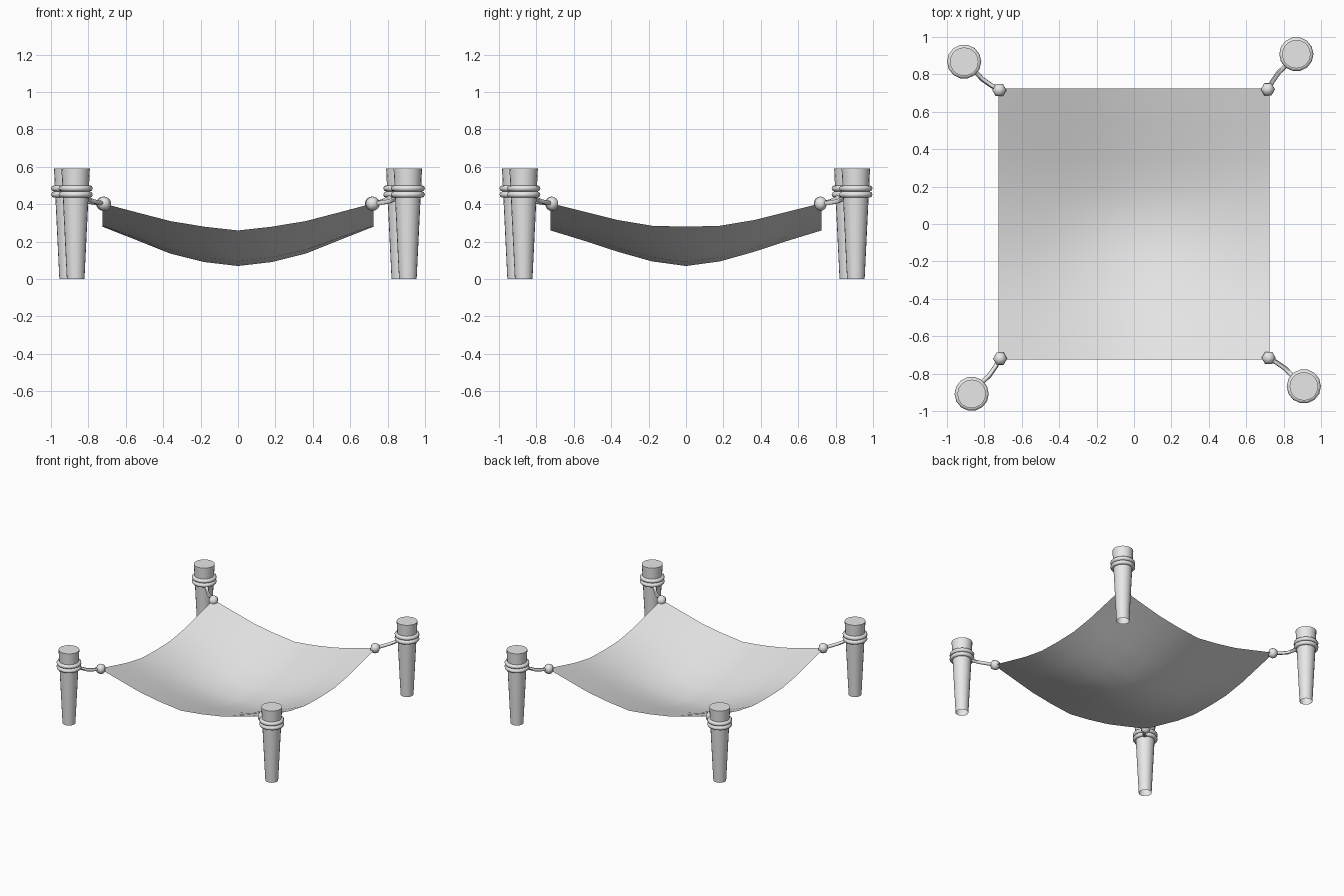
import bpy, bmesh, math
from mathutils import Matrix, Vector

if "Cube" in bpy.data.objects:
    bpy.data.objects.remove(bpy.data.objects["Cube"])

grey = bpy.data.materials.new("light grey")
grey.use_nodes = True
COLOUR = (0.8, 0.8, 0.8, 1.0)
grey.diffuse_color = COLOUR
grey.node_tree.nodes["Principled BSDF"].inputs["Base Color"].default_value = COLOUR


def finish(obj, name, angle=40):
    """Name, colour and smooth a part."""
    obj.name = name
    obj.data.materials.clear()
    obj.data.materials.append(grey)
    bpy.ops.object.select_all(action='DESELECT')
    obj.select_set(True)
    bpy.context.view_layer.objects.active = obj
    bpy.ops.object.shade_smooth_by_angle(angle=math.radians(angle))
    return obj


def mesh_object(bm, name, angle=40):
    mesh = bpy.data.meshes.new(name)
    bm.to_mesh(mesh)
    bm.free()
    obj = bpy.data.objects.new(name, mesh)
    bpy.context.collection.objects.link(obj)
    return finish(obj, name, angle)


# Sagging cloth: edge dips along x and y, plus an extra dip in the middle
HALF = 0.724
EDGE_X = [-0.145, -0.125, -0.095, -0.048, 0]
EDGE_Y = [-0.125, -0.12, -0.09, -0.045, 0]
BELLY_X = [1.0, 0.98, 0.75, 0.36, 0]
BELLY_Y = [1.0, 0.70, 0.38, 0.16, 0]
bm = bmesh.new()
bmesh.ops.create_grid(bm, x_segments=8, y_segments=8, size=HALF)
for v in bm.verts:
    i = round(abs(v.co.x) / HALF * 4)
    j = round(abs(v.co.y) / HALF * 4)
    v.co.z = 0.405 + EDGE_X[i] + EDGE_Y[j] - 0.065 * BELLY_X[i] * BELLY_Y[j]
mesh_object(bm, "cloth", 60)

# Four corners, each turned a quarter from the last
POST = Vector((0.868, 0.908, 0))
for k, corner in enumerate(["back_left", "back_right", "front_right", "front_left"]):
    turn = Matrix.Rotation(k * math.pi / 2, 4, 'Z')
    at = turn @ POST

    # Tapered post, open underneath
    bm = bmesh.new()
    bmesh.ops.create_cone(bm, cap_ends=True, segments=20, radius1=0.047,
                          radius2=0.076, depth=0.59)
    bm.faces.ensure_lookup_table()
    bottom = [f for f in bm.faces if f.normal.z < -0.9]
    bmesh.ops.delete(bm, geom=bottom, context='FACES_ONLY')
    bmesh.ops.translate(bm, verts=bm.verts, vec=at + Vector((0, 0, 0.295)))
    mesh_object(bm, corner + "_post")

    # Two rope wraps round the post
    for n, z in enumerate((0.452, 0.485)):
        bpy.ops.mesh.primitive_torus_add(location=(at.x, at.y, z), major_radius=0.075,
                                         minor_radius=0.0165, major_segments=14,
                                         minor_segments=8)
        finish(bpy.context.object, f"{corner}_rope_wrap_{n + 1}", 60)

    # Knot at the cloth corner
    bm = bmesh.new()
    bmesh.ops.create_uvsphere(bm, u_segments=6, v_segments=8, radius=0.038)
    bmesh.ops.rotate(bm, verts=bm.verts, matrix=Matrix.Rotation(math.pi / 6, 3, 'Z'))
    bmesh.ops.translate(bm, verts=bm.verts, vec=turn @ Vector((0.716, 0.72, 0.403)))
    mesh_object(bm, corner + "_knot", 65)

    # Slack rope from knot to post
    path = [(0.716, 0.72, 0.403), (0.742, 0.765, 0.408), (0.775, 0.812, 0.416),
            (0.806, 0.84, 0.43), (0.83, 0.865, 0.452)]
    curve = bpy.data.curves.new(corner + "_rope", 'CURVE')
    curve.dimensions = '3D'
    curve.bevel_depth = 0.0125
    curve.bevel_resolution = 1
    spline = curve.splines.new('POLY')
    spline.points.add(len(path) - 1)
    for point, co in zip(spline.points, path):
        point.co = (*(turn @ Vector(co)), 1)
    rope = bpy.data.objects.new(corner + "_rope", curve)
    bpy.context.collection.objects.link(rope)
    bpy.ops.object.select_all(action='DESELECT')
    rope.select_set(True)
    bpy.context.view_layer.objects.active = rope
    bpy.ops.object.convert(target='MESH')
    finish(bpy.context.object, corner + "_rope", 60)
